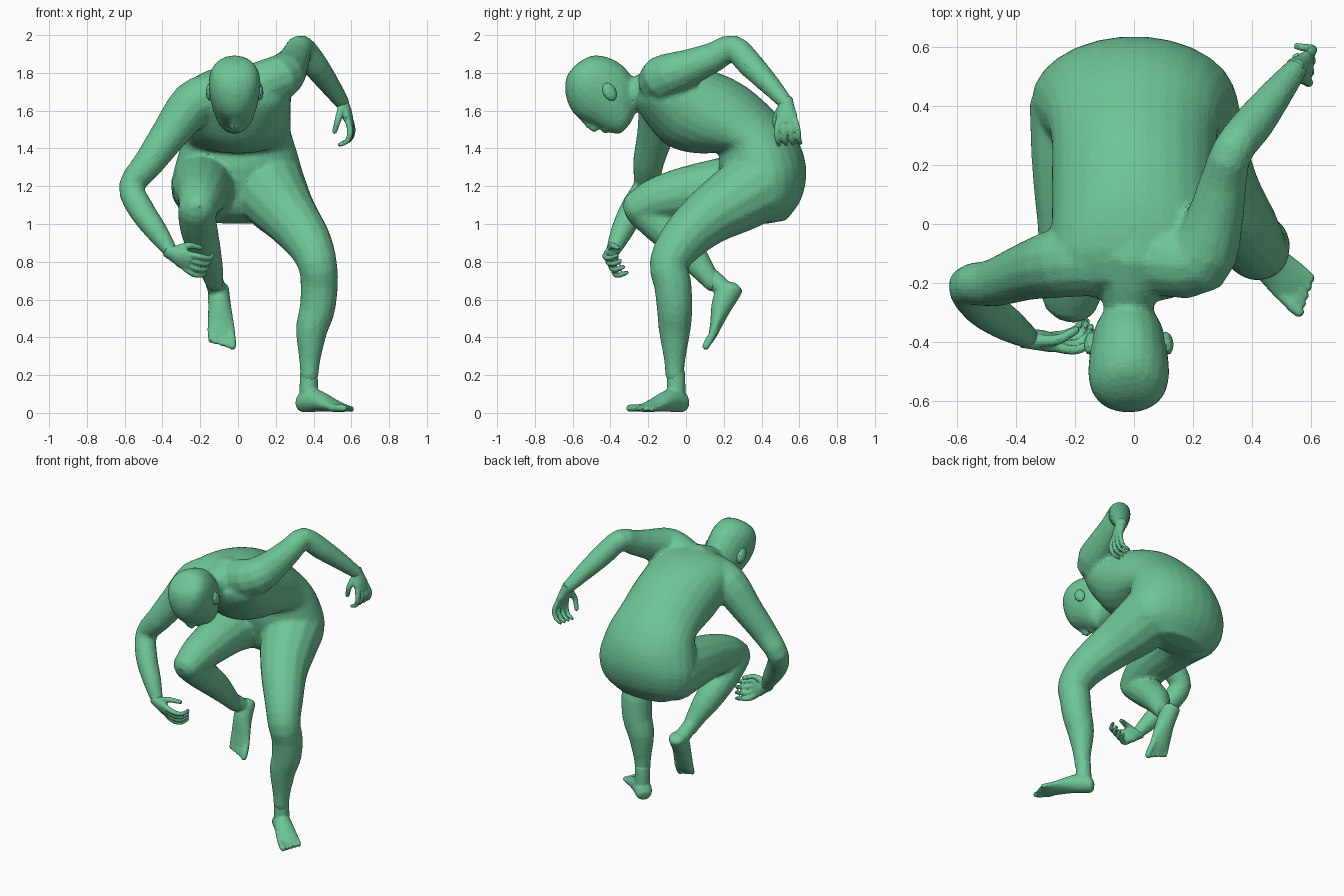
import bpy, bmesh, math
from mathutils import Vector, Matrix

cube = bpy.data.objects.get("Cube")
if cube:
    bpy.data.objects.remove(cube, do_unlink=True)

skin = bpy.data.materials.new("soft_green")
skin.use_nodes = True
green = (.155, .56, .31, 1)
skin.diffuse_color = green
skin.node_tree.nodes["Principled BSDF"].inputs["Base Color"].default_value = green


def smooth_rows(rows, steps=3):
    """Pass a soft spline through rows of numbers."""
    result = []
    last = len(rows) - 1
    for i in range(last):
        before, start = rows[max(i - 1, 0)], rows[i]
        end, after = rows[i + 1], rows[min(i + 2, last)]
        for k in range(steps):
            t = k / steps
            result.append([
                .5 * (2 * b + (c - a) * t + (2 * a - 5 * b + 4 * c - d) * t * t
                      + (3 * b - a - 3 * c + d) * t ** 3)
                for a, b, c, d in zip(before, start, end, after)])
    result.append(list(rows[last]))
    return result


def loft(bm, rings, sides=14):
    """Skin a closed tube over rings of (centre, half axis, half axis)."""
    loops = []
    for centre, side, depth in rings:
        loop = []
        for k in range(sides):
            angle = math.tau * k / sides
            loop.append(bm.verts.new(centre + side * math.cos(angle) + depth * math.sin(angle)))
        loops.append(loop)
    for low, high in zip(loops, loops[1:]):
        for k in range(sides):
            n = (k + 1) % sides
            bm.faces.new((low[k], low[n], high[n], high[k]))
    bm.faces.new(loops[0][::-1])
    bm.faces.new(loops[-1])


def limb(bm, rows):
    """Round tube with rounded ends through rows of (x, y, z, radius)."""
    rows = smooth_rows(rows)
    points = [Vector(row[:3]) for row in rows]
    radii = [row[3] for row in rows]
    start, end = points[0].copy(), points[-1].copy()
    first = (start - points[1]).normalized()
    final = (end - points[-2]).normalized()
    for reach, shrink in ((.5, .86), (.85, .5)):
        points.insert(0, start + first * rows[0][3] * reach)
        radii.insert(0, rows[0][3] * shrink)
        points.append(end + final * rows[-1][3] * reach)
        radii.append(rows[-1][3] * shrink)
    rings = []
    side = first.orthogonal().normalized()
    for i, point in enumerate(points):
        along = points[min(i + 1, len(points) - 1)] - points[max(i - 1, 0)]
        along.normalize()
        side = (side - along * side.dot(along)).normalized()
        rings.append((point, side * radii[i], along.cross(side) * radii[i]))
    loft(bm, rings)


def slab(bm, x, rows, sides=20):
    """Oval sections through rows of (back y, back z, front y, front z, half width)."""
    rings = []
    for by, bz, fy, fz, width in smooth_rows(rows):
        back, front = Vector((x, by, bz)), Vector((x, fy, fz))
        rings.append(((back + front) / 2, Vector((width, 0, 0)), (back - front) / 2))
    loft(bm, rings, sides)


def finish(name, bm, voxel=0, keep=1, rounds=4):
    """Turn the mesh into an object and fuse its volumes into one skin."""
    bmesh.ops.recalc_face_normals(bm, faces=bm.faces)
    mesh = bpy.data.meshes.new(name)
    bm.to_mesh(mesh)
    bm.free()
    mesh.materials.append(skin)
    obj = bpy.data.objects.new(name, mesh)
    bpy.context.collection.objects.link(obj)
    if voxel:
        fuse = obj.modifiers.new("fuse", 'REMESH')
        fuse.mode = 'VOXEL'
        fuse.voxel_size = voxel
        relax = obj.modifiers.new("relax", 'SMOOTH')
        relax.factor = .5
        relax.iterations = rounds
        facets = obj.modifiers.new("facets", 'DECIMATE')
        facets.ratio = keep


body = bmesh.new()
# torso, from seat to collar
slab(body, 0, [
    (.53, 1.02, .42, 1.0, .16), (.605, 1.12, .26, 1.05, .31), (.638, 1.25, .2, 1.19, .348),
    (.62, 1.38, .175, 1.3, .325), (.555, 1.5, .17, 1.375, .295), (.455, 1.61, .1, 1.372, .28),
    (.33, 1.72, -.02, 1.385, .28), (.2, 1.79, -.12, 1.43, .28), (.06, 1.83, -.2, 1.52, .28),
    (-.08, 1.835, -.25, 1.6, .26), (-.185, 1.805, -.27, 1.66, .16)], 26)
# neck
limb(body, [(0, -.11, 1.72, .13), (-.01, -.2, 1.705, .106), (-.018, -.28, 1.685, .086),
            (-.018, -.36, 1.68, .08)])
# head, from chin to crown
slab(body, -.018, [
    (-.3, 1.525, -.35, 1.475, .045), (-.265, 1.6, -.4, 1.483, .085), (-.265, 1.72, -.47, 1.513, .114),
    (-.3, 1.8, -.53, 1.54, .128), (-.355, 1.855, -.585, 1.573, .136), (-.42, 1.885, -.622, 1.63, .137),
    (-.49, 1.893, -.64, 1.7, .12), (-.55, 1.868, -.637, 1.76, .083), (-.59, 1.838, -.628, 1.79, .035)])
# nose and lips
limb(body, [(-.018, -.56, 1.565, .012), (-.018, -.52, 1.525, .017), (-.018, -.485, 1.505, .022)])
limb(body, [(-.048, -.425, 1.505, .013), (-.018, -.43, 1.492, .018), (.012, -.425, 1.505, .013)])
# raised left arm
limb(body, [(.1, -.12, 1.73, .125), (.22, -.12, 1.775, .122), (.275, .02, 1.83, .098),
            (.305, .15, 1.885, .08), (.335, .25, 1.932, .07), (.405, .34, 1.845, .07),
            (.49, .45, 1.73, .055), (.553, .53, 1.64, .04)])
# lowered right arm
limb(body, [(-.13, -.12, 1.68, .125), (-.24, -.13, 1.635, .122), (-.36, -.16, 1.48, .1),
            (-.475, -.2, 1.32, .082), (-.563, -.21, 1.2, .07), (-.515, -.28, 1.08, .07),
            (-.43, -.34, .96, .06), (-.36, -.385, .86, .04)])
# standing left leg
limb(body, [(.16, .38, 1.2, .2), (.21, .25, 1.12, .18), (.28, .11, 1.03, .15),
            (.37, -.02, .91, .125), (.42, -.09, .79, .105), (.43, -.07, .68, .1),
            (.42, -.06, .55, .095), (.39, -.06, .44, .085), (.38, -.06, .28, .057),
            (.378, -.06, .2, .05)])
# lifted right thigh and folded shin
limb(body, [(-.16, .38, 1.2, .2), (-.185, .2, 1.19, .165), (-.19, 0, 1.165, .14),
            (-.2, -.15, 1.13, .12), (-.21, -.24, 1.09, .1)])
limb(body, [(-.22, -.23, 1.08, .1), (-.21, -.13, .99, .1), (-.18, 0, .87, .09),
            (-.14, .09, .755, .064), (-.125, .14, .69, .05)])
finish("body", body, .012, .22, 8)

# ears
for name, side in (("left_ear", 1), ("right_ear", -1)):
    ear = bmesh.new()
    place = (Matrix.Translation((-.018 + side * .128, -.405, 1.7))
             @ Matrix.Rotation(.5, 4, 'X') @ Matrix.Rotation(side * .25, 4, 'Z')
             @ Matrix.Diagonal((.024, .036, .052, 1)))
    bmesh.ops.create_icosphere(ear, subdivisions=2, radius=1, matrix=place)
    finish(name, ear)


def hand(name, wrist, forward, palm, thumb_side):
    """Palm, four curled fingers and a thumb, laid out from the wrist."""
    bm = bmesh.new()
    forward = Vector(forward).normalized()
    across = forward.cross(Vector(palm)).normalized() * -thumb_side
    palm = (across.cross(forward) * -thumb_side).normalized()

    def spot(reach, shift, curl, radius):
        return (*(Vector(wrist) + forward * reach + across * shift + palm * curl), radius)

    rows = smooth_rows([(-.03, .036, .035), (.03, .046, .033), (.07, .058, .029), (.115, .056, .019)])
    loft(bm, [(Vector(wrist) + forward * reach, across * wide, palm * thick)
              for reach, wide, thick in rows])
    for i in range(4):
        shift = -.043 + .029 * i
        spread = shift * 1.3
        limb(bm, [spot(.1, shift, 0, .017), spot(.155, spread, .008, .016),
                  spot(.195, spread, .04, .014), spot(.2, spread, .085, .012)])
    limb(bm, [spot(.025, -.03, .012, .022), spot(.07, -.066, .042, .018),
              spot(.125, -.062, .085, .014)])
    finish(name, bm, .007, .5, 3)


hand("left_hand", (.553, .53, 1.64), (.38, .03, -1), (-1, .15, -.3), -1)
hand("right_hand", (-.355, -.39, .85), (.86, -.12, -.45), (.2, .85, .4), 1)


def foot(name, place, inner, lean_x, lean_y):
    """Foot pointing to -y on its sole; inner is the big toe side."""
    bm = bmesh.new()
    slab(bm, 0, [
        (.07, .06, .06, .015, .03), (.04, .11, .045, 0, .054), (-.03, .125, -.02, 0, .058),
        (-.1, .105, -.08, .003, .062), (-.17, .07, -.16, .002, .07),
        (-.23, .045, -.23, 0, .074), (-.265, .03, -.265, .005, .064)])
    # ankle
    limb(bm, [(lean_x, lean_y, .21, .047), (lean_x * .5, lean_y * .5, .13, .05), (0, 0, .06, .05)])
    # toes
    for i in range(5):
        x = inner * (.054 - .028 * i)
        radius = .021 if i == 0 else .016
        tip = -.305 + .012 * i
        limb(bm, [(x * .9, -.21, .022, radius), (x, tip + .03, .022, radius),
                  (x, tip, radius, radius * .9)])
    bm.transform(place)
    finish(name, bm, .008, .5, 3)


foot("left_foot", Matrix.Translation((.375, -.052, .004))
     @ Matrix.Rotation(math.radians(47), 4, 'Z'), -1, 0, 0)
foot("right_foot", Matrix.Translation((-.1, .275, .6)) @ Matrix.Rotation(math.radians(-4), 4, 'Y')
     @ Matrix.Rotation(math.radians(60), 4, 'X'), 1, -.03, .04)
